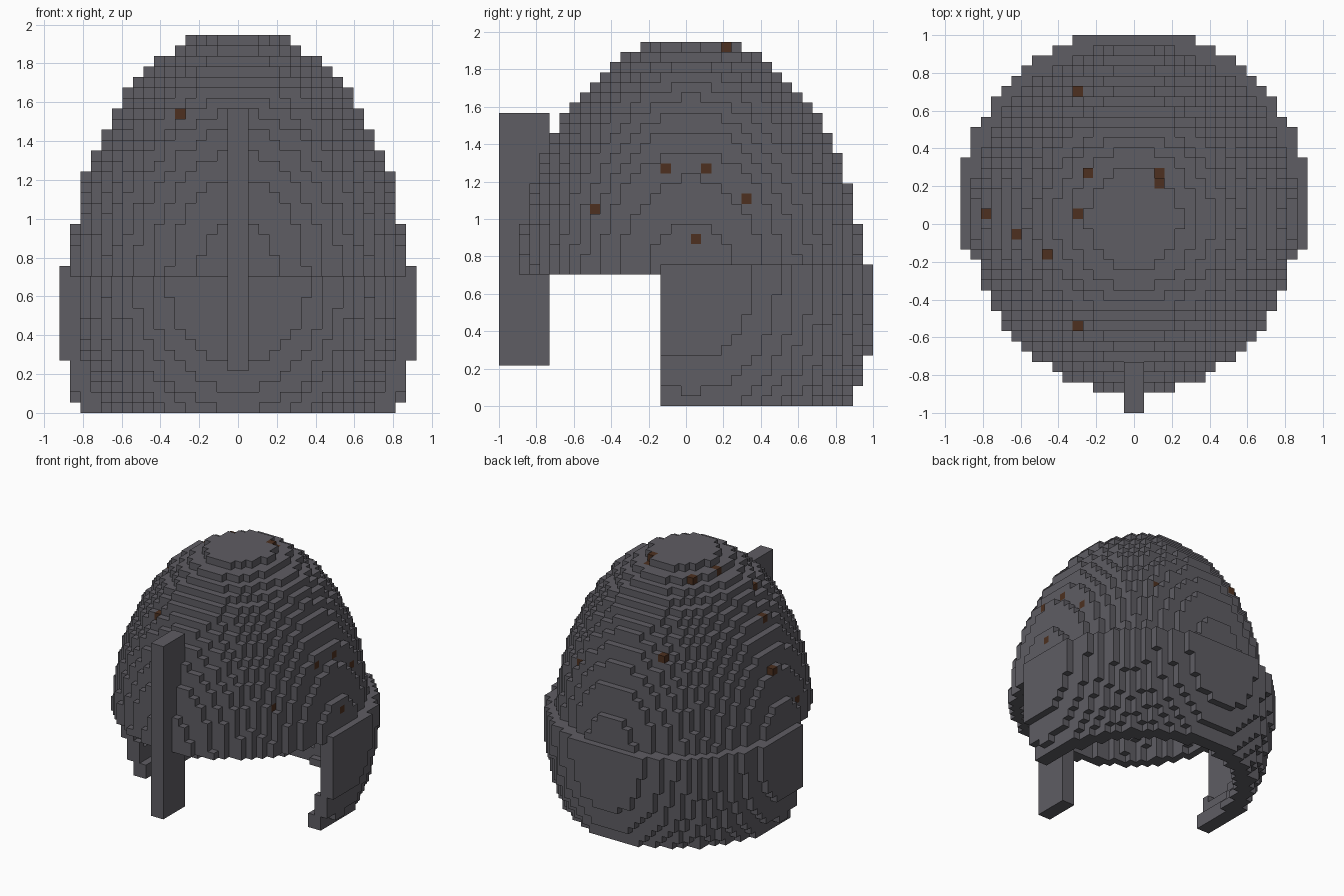
import bpy
import bmesh
from math import floor

cube = bpy.data.objects.get("Cube")
if cube:
    bpy.data.objects.remove(cube, do_unlink=True)

V = 2 / 37  # edge of one block


def make_material(name, rgb):
    mat = bpy.data.materials.new(name)
    mat.use_nodes = True
    mat.diffuse_color = (*rgb, 1)
    mat.node_tree.nodes["Principled BSDF"].inputs["Base Color"].default_value = (*rgb, 1)
    return mat


iron = make_material("dark iron", (0.113, 0.109, 0.125))
rust = make_material("rust brown", (0.075, 0.03, 0.014))


def inside(cell, rx, ry, rz):
    """Whether the centre of a block lies in an ellipsoid around the head."""
    x, y, z = cell[0] + 0.5, cell[1] - 0.5, cell[2] - 12
    return (x / rx) ** 2 + (y / ry) ** 2 + (z / rz) ** 2 <= 1


def neck_hollow(cell):
    """Space for the neck, leaving a wall at the flattest spots."""
    return (inside(cell, 16, 17, 20)
            and abs(cell[0] + 0.5) < 15 and abs(cell[1] - 0.5) < 16)


grid = [(i, j, k) for i in range(-18, 18) for j in range(-19, 20) for k in range(36)]
dome = {c for c in grid if c[2] >= 13 and inside(c, 16, 17, 24)
        and not inside(c, 14.5, 15.5, 22.5)}
neck = {c for c in grid if c[2] < 14 and c[1] >= -2
        and inside(c, 17.5, 18.5, 24) and not neck_hollow(c)} - dome
solid = dome | neck


def outer_cell(axis, sign, point):
    """Outermost dome block on the line through a point along an axis."""
    target = (floor(point[0] / V), round(point[1] / V), floor(point[2] / V))
    line = [c for c in dome if all(c[a] == target[a] for a in range(3) if a != axis)]
    return max(line, key=lambda c: sign * c[axis])


# Rust spots, each dropped onto the dome from one side
top_spots = [(-0.3, 0.7), (-0.25, 0.27), (0.13, 0.27), (0.13, 0.22),
             (-0.3, 0.05), (-0.62, -0.05), (-0.46, -0.16), (-0.3, -0.54)]
left_spots = [(-0.49, 1.05), (-0.11, 1.27), (0.11, 1.27), (0.05, 0.9), (0.32, 1.11)]
right_spots = [(0.08, 1.2), (-0.22, 0.9)]
rusty = {outer_cell(2, 1, (x, y, 0)) for x, y in top_spots}
rusty |= {outer_cell(0, 1, (0, y, z)) for y, z in left_spots}
rusty |= {outer_cell(0, -1, (0, y, z)) for y, z in right_spots}
rusty.add(outer_cell(1, 1, (0.42, 0, 1.21)))


def build_blocks(name, cells, union):
    """Skin a set of blocks, skipping faces buried in the union."""
    bm = bmesh.new()
    verts = {}

    def corner(p):
        if p not in verts:
            verts[p] = bm.verts.new((p[0] * V, (p[1] - 0.5) * V, p[2] * V))
        return verts[p]

    for cell in sorted(cells):
        for axis in range(3):
            u, w = (axis + 1) % 3, (axis + 2) % 3
            for sign in (-1, 1):
                near = list(cell)
                near[axis] += sign
                if tuple(near) in union:
                    continue
                quad = []
                for du, dw in ((0, 0), (1, 0), (1, 1), (0, 1)):
                    p = list(cell)
                    p[axis] += sign > 0
                    p[u] += du
                    p[w] += dw
                    quad.append(corner(tuple(p)))
                face = bm.faces.new(quad if sign > 0 else quad[::-1])
                face.material_index = int(cell in rusty)
    mesh = bpy.data.meshes.new(name)
    bm.to_mesh(mesh)
    bm.free()
    mesh.materials.append(iron)
    mesh.materials.append(rust)
    obj = bpy.data.objects.new(name, mesh)
    bpy.context.collection.objects.link(obj)


build_blocks("helmet_dome", dome, solid)
build_blocks("neck_guard", neck, solid)

# Straight bar in front of the nose
bpy.ops.mesh.primitive_cube_add(size=1, location=(0, -16 * V, 16.5 * V))
bar = bpy.context.object
bar.name = "nose_guard"
bar.scale = (2 * V, 5 * V, 25 * V)
bar.data.materials.append(iron)
